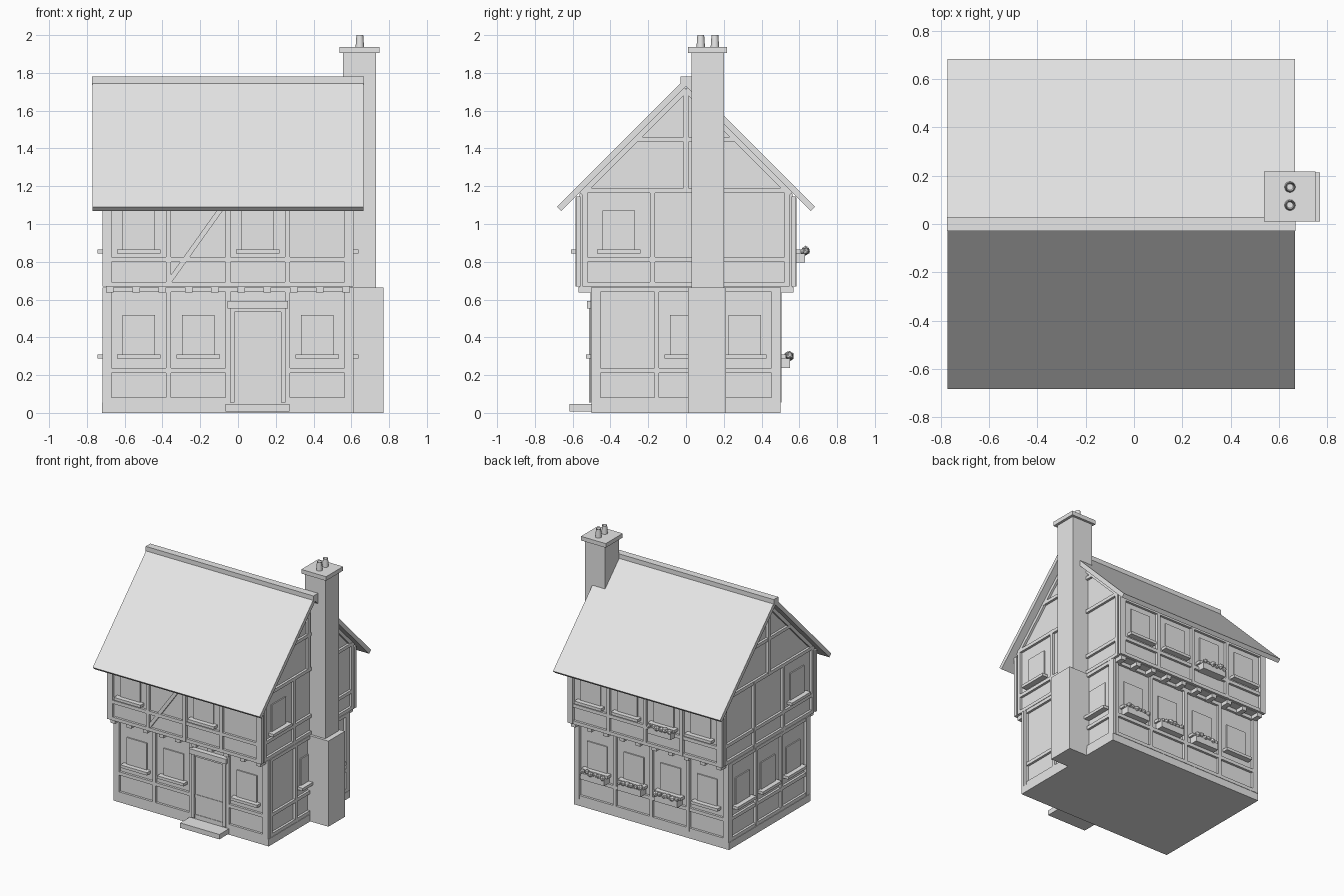
import bpy, bmesh, math, random
from mathutils import Vector, Matrix

if "Cube" in bpy.data.objects:
    bpy.data.objects.remove(bpy.data.objects["Cube"])

random.seed(4)
CX = -0.053          # centre of the house along x
HALF_X = 0.645       # wall core half length
LOW_Y, UP_Y = 0.485, 0.565   # wall core half depths
T = 0.026            # timber width
DEEP = 0.02          # timber depth

grey = bpy.data.materials.new("plain_grey")
grey.use_nodes = True
grey.diffuse_color = (0.8, 0.8, 0.8, 1)
grey.node_tree.nodes["Principled BSDF"].inputs["Base Color"].default_value = (0.8, 0.8, 0.8, 1)


def finish(name, bm):
    bmesh.ops.recalc_face_normals(bm, faces=bm.faces)
    mesh = bpy.data.meshes.new(name)
    bm.to_mesh(mesh)
    bm.free()
    mesh.materials.append(grey)
    obj = bpy.data.objects.new(name, mesh)
    bpy.context.collection.objects.link(obj)
    return obj


def add_box(bm, x, y, z):
    size = Vector((x[1] - x[0], y[1] - y[0], z[1] - z[0]))
    mid = Vector((x[0] + x[1], y[0] + y[1], z[0] + z[1])) / 2
    bmesh.ops.create_cube(bm, size=1, matrix=Matrix.Translation(mid) @ Matrix.Diagonal(size).to_4x4())


def box(name, x, y, z):
    bm = bmesh.new()
    add_box(bm, x, y, z)
    return finish(name, bm)


def add_prism(bm, points, place, d0, d1):
    """Extrude a flat outline between two depths; place maps (u, z, d) to space."""
    a = [bm.verts.new(place(u, z, d0)) for u, z in points]
    b = [bm.verts.new(place(u, z, d1)) for u, z in points]
    bm.faces.new(a)
    bm.faces.new(b[::-1])
    for i in range(len(a)):
        j = (i + 1) % len(a)
        bm.faces.new((a[i], b[i], b[j], a[j]))


def add_beam(bm, p, q, width, place, d0, d1):
    p, q = Vector(p), Vector(q)
    n = (q - p).normalized() * width / 2
    n = Vector((-n.y, n.x))
    add_prism(bm, [p + n, q + n, q - n, p - n], place, d0, d1)


def rect(u, z):
    return [(u[0], z[0]), (u[1], z[0]), (u[1], z[1]), (u[0], z[1])]


def wall(side, upper):
    """Mapping from wall coordinates (along, height, outward) to space."""
    hy = UP_Y if upper else LOW_Y
    return {
        "front": lambda u, z, d: (CX + u, -hy - d, z),
        "back": lambda u, z, d: (CX + u, hy + d, z),
        "right": lambda u, z, d: (CX + HALF_X + d, u, z),
        "left": lambda u, z, d: (CX - HALF_X - d, u, z),
    }[side]


def along_x(u, z, d):
    return (CX + d, u, z)


# Body of the house
box("plinth", (CX - 0.667, CX + 0.667), (-0.5, 0.5), (0, 0.056))
box("lower_walls", (CX - HALF_X, CX + HALF_X), (-LOW_Y, LOW_Y), (0.05, 0.668))
bm = bmesh.new()
add_prism(bm, [(-UP_Y, 0.665), (UP_Y, 0.665), (UP_Y, 1.16), (0, 1.725), (-UP_Y, 1.16)],
          along_x, -HALF_X, HALF_X)
finish("upper_walls_and_gables", bm)

# Timber frames, window panes and sills on the four walls of both storeys
windows = {
    ("front", 0): (0, 1, 3), ("front", 1): (0, 2),
    ("back", 0): (0, 1, 2, 3), ("back", 1): (0, 1, 2, 3),
    ("right", 0): (1, 2), ("right", 1): (0,),
    ("left", 0): (0, 1, 2), ("left", 1): (0,),
}
for (side, upper), glazed in windows.items():
    place = wall(side, upper)
    long_side = side in ("front", "back")
    bays = 4 if long_side else 3
    half = 0.63 if long_side else (0.535 if upper else 0.465)
    base = 0.668 if upper else 0.056
    top = (1.14 if long_side else 1.19) if upper else 0.665
    mid = 0.798 if upper else 0.212
    pitch = 2 * half / bays
    tag = side + ("_upper" if upper else "_lower")

    bm = bmesh.new()
    for i in range(bays + 1):
        u = -half + i * pitch
        add_prism(bm, rect((u - T / 2, u + T / 2), (base, top)), place, -0.01, DEEP)
    for z in (base, mid, top - T):
        add_prism(bm, rect((-half, half), (z, z + T)), place, -0.01, DEEP - 0.002)
    if side == "front" and upper:
        add_beam(bm, (-0.315, 0.69), (-0.005, 1.125), T, place, -0.01, DEEP - 0.004)
    finish(tag + "_timbers", bm)

    for i in glazed:
        u = -half + (i + 0.5) * pitch
        low = 0.865 if upper else 0.31
        bm = bmesh.new()
        add_prism(bm, rect((u - 0.086, u + 0.086), (low, low + 0.207)), place, -0.005, 0.009)
        finish(f"{tag}_window_{i + 1}", bm)
        bm = bmesh.new()
        add_prism(bm, rect((u - 0.115, u + 0.115), (low - 0.022, low)), place, -0.005, 0.045)
        finish(f"{tag}_sill_{i + 1}", bm)

# Square corner posts
for upper, hy, z in ((0, LOW_Y, (0.056, 0.665)), (1, UP_Y, (0.668, 1.145))):
    bm = bmesh.new()
    for sx in (-1, 1):
        for sy in (-1, 1):
            x, y = CX + sx * (HALF_X + 0.008), sy * (hy + 0.006)
            add_box(bm, (x - 0.012, x + 0.012), (y - 0.012, y + 0.012), z)
    finish(("upper" if upper else "lower") + "_corner_posts", bm)

# Joist ends under the overhanging storey
bm = bmesh.new()
for i in range(10):
    x = CX - 0.625 + i * 1.25 / 9
    add_box(bm, (x - 0.02, x + 0.02), (-0.568, 0.568), (0.637, 0.667))
finish("jetty_joists", bm)

# Gable framing: rafters, king post and collar beam
for side in ("left", "right"):
    place = wall(side, 1)
    bm = bmesh.new()
    for s in (-1, 1):
        add_beam(bm, (s * 0.555, 1.158), (0, 1.713), 0.03, place, -0.01, DEEP - 0.003)
    add_prism(bm, rect((-T / 2, T / 2), (1.18, 1.69)), place, -0.01, DEEP)
    add_prism(bm, rect((-0.27, 0.27), (1.435, 1.46)), place, -0.01, DEEP - 0.002)
    finish(side + "_gable_timbers", bm)

# Roof slopes and ridge
bm = bmesh.new()
add_prism(bm, [(0, 1.773), (0.683, 1.09), (0.66, 1.068), (0, 1.728), (-0.66, 1.068), (-0.683, 1.09)],
          along_x, -0.718, 0.718)
finish("roof", bm)
box("ridge_cap", (CX - 0.721, CX + 0.721), (-0.028, 0.028), (1.735, 1.78))

# Chimney
box("chimney_base", (0.58, 0.77), (0.01, 0.213), (0, 0.665))
box("chimney_stack", (0.555, 0.73), (0.03, 0.2), (0.6, 1.91))
box("chimney_cap", (0.537, 0.75), (0.01, 0.218), (1.905, 1.937))
for i, y in enumerate((0.078, 0.153)):
    bm = bmesh.new()
    bmesh.ops.create_cone(bm, cap_ends=True, segments=16, radius1=0.023, radius2=0.018, depth=0.07,
                          matrix=Matrix.Translation((0.645, y, 1.965)))
    pot_top = max(bm.faces, key=lambda f: f.calc_center_median().z)
    bmesh.ops.inset_region(bm, faces=[pot_top], thickness=0.005)
    bmesh.ops.translate(bm, verts=pot_top.verts, vec=(0, 0, -0.03))
    pot = finish(f"chimney_pot_{i + 1}", bm)
    bpy.ops.object.select_all(action="DESELECT")
    pot.select_set(True)
    bpy.context.view_layer.objects.active = pot
    bpy.ops.object.shade_smooth_by_angle(angle=math.radians(40))

# Door with frame, lintel and step
place = wall("front", 0)
door_u = 0.1575
for name, u, z, depth in (
        ("door", (-0.125, 0.125), (0.056, 0.55), 0.014),
        ("door_post_a", (-0.148, -0.122), (0.056, 0.56), 0.028),
        ("door_post_b", (0.122, 0.148), (0.056, 0.56), 0.028),
        ("door_head", (-0.125, 0.125), (0.535, 0.56), 0.026),
        ("door_lintel", (-0.16, 0.16), (0.553, 0.592), 0.04)):
    bm = bmesh.new()
    add_prism(bm, rect((door_u + u[0], door_u + u[1]), z), place, -0.005, depth)
    finish(name, bm)
box("door_step", (-0.065, 0.272), (-0.617, -0.49), (0.008, 0.046))

# Flower boxes on the back wall
for upper, bay in ((0, 1), (0, 2), (0, 3), (1, 1)):
    place = wall("back", upper)
    u = -0.4725 + bay * 0.315
    low = 0.795 if upper else 0.238
    tag = f"{'upper' if upper else 'lower'}_{bay + 1}"
    bm = bmesh.new()
    add_prism(bm, rect((u - 0.1, u + 0.1), (low, low + 0.05)), place, 0, 0.066)
    finish("flower_box_" + tag, bm)
    bm = bmesh.new()
    for i in range(6):
        spot = Vector(place(u - 0.088 + i * 0.035, low + 0.062 + random.uniform(-0.006, 0.006),
                            0.062 + random.uniform(-0.008, 0.008)))
        turn = Matrix.Rotation(random.uniform(0, 3), 4, "Z")
        bmesh.ops.create_icosphere(bm, subdivisions=1, radius=random.uniform(0.018, 0.024),
                                   matrix=Matrix.Translation(spot) @ turn)
    finish("flowers_" + tag, bm)
